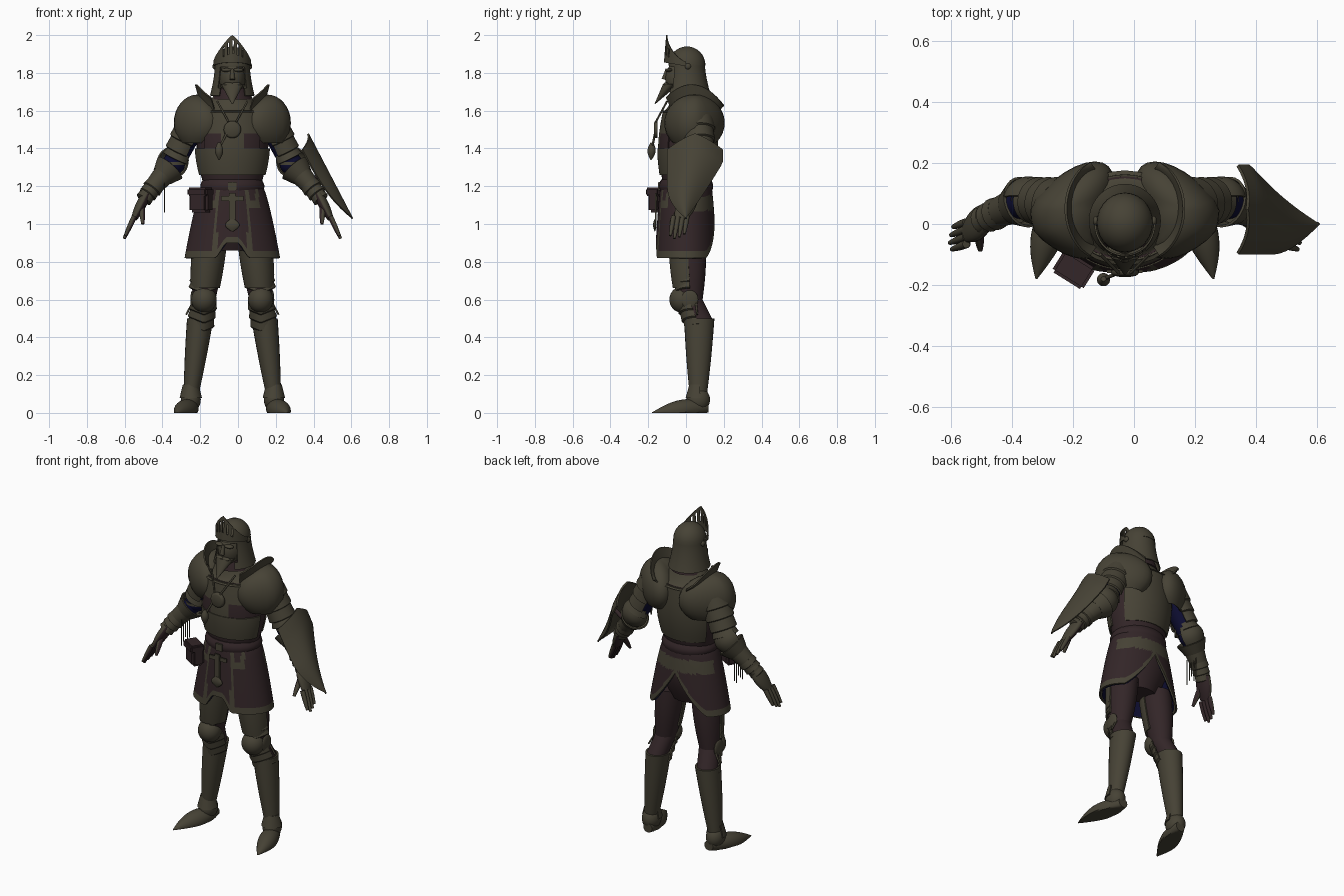
import bpy, bmesh, math
from mathutils import Vector, Matrix

if "Cube" in bpy.data.objects:
    bpy.data.objects.remove(bpy.data.objects["Cube"], do_unlink=True)

AXIS = -0.03  # the body's mid-plane; parts are built around x = 0 and shifted
X, Y, Z = Matrix.Identity(3)
FLAT, UPRIGHT, ROUND = (X, Y), (X, Z), (0, 360)
# Joints of the left side, mirrored for the right
WAIST, CHEST = Vector((0, 0, 1.2)), Vector((0, 0.02, 1.6))
HIP, KNEE = Vector((0.12, 0.01, 0.9)), Vector((0.15, 0.02, 0.6))
SHIN, ANKLE = Vector((0.17, 0.07, 0.5)), Vector((0.22, 0.065, 0.08))
HEEL, TOE = Vector((0.21, 0.12, 0.03)), Vector((0.29, -0.18, 0))
SHOULDER, ELBOW = Vector((0.2, 0.06, 1.55)), Vector((0.31, 0.08, 1.32))
WRIST, KNUCKLES = Vector((0.46, 0.02, 1.15)), Vector((0.52, -0.03, 1.03))

def material(name, *rgb):
    m = bpy.data.materials.new(name)
    m.use_nodes = True
    m.diffuse_color = (*rgb, 1)
    m.node_tree.nodes["Principled BSDF"].inputs["Base Color"].default_value = (*rgb, 1)
    return m

STEEL = material("dull olive steel", 0.062, 0.055, 0.036)
LEATHER = material("dark brown leather", 0.033, 0.019, 0.021)
NAVY = material("navy cloth", 0.004, 0.004, 0.03)

def make(name, bm, mats=STEEL, rule=None, pair=False, thick=0):
    """Finish a mesh; with pair, add its mirror image too."""
    mats = mats if isinstance(mats, tuple) else (mats,)
    bmesh.ops.recalc_face_normals(bm, faces=bm.faces)
    if thick:
        bmesh.ops.solidify(bm, geom=bm.faces[:], thickness=thick)
        bmesh.ops.recalc_face_normals(bm, faces=bm.faces)
    for face in bm.faces:
        face.smooth = True
        if rule:
            face.material_index = int(rule(face.calc_center_median()))
    for side in ("left_", "right_") if pair else ("",):
        if side == "right_":
            for vert in bm.verts:
                vert.co.x = -vert.co.x
            bmesh.ops.reverse_faces(bm, faces=bm.faces)
        mesh = bpy.data.meshes.new(side + name)
        bm.to_mesh(mesh)
        for m in mats:
            mesh.materials.append(m)
        mesh.set_sharp_from_angle(angle=math.radians(40))
        part = bpy.data.objects.new(side + name, mesh)
        part.location.x = AXIS
        bpy.context.collection.objects.link(part)
    bm.free()

def pair(name, bm, mats=STEEL, thick=0):
    make(name, bm, mats, pair=True, thick=thick)

def armour(name, bm):
    pair(name, bm, thick=0.008)

def grid(point, across, down, closed=False, cap=False):
    """A sheet whose points follow a rule of two parameters from 0 to 1."""
    bm = bmesh.new()
    columns = across if closed else across + 1
    rows = [[bm.verts.new(point(i / across, j / down)) for i in range(columns)] for j in range(down + 1)]
    for upper, lower in zip(rows, rows[1:]):
        for i in range(across):
            k = (i + 1) % columns
            bm.faces.new((upper[i], upper[k], lower[k], lower[i]))
    for ring in (rows[0], rows[-1]) if cap else ():
        bm.faces.new(ring)
    return bm

def limb(start, end, r0, r1, bulge=0, depth=1, arc=ROUND, frame=None, power=1,
         span=(0, 1), bands=0, cap=True, steps=12, sides=24):
    """A tapered, swelling or banded tube from start to end; a part arc gives an open plate."""
    start, end = Vector(start), Vector(end)
    along = (end - start).normalized()
    v = (Y - along * along.y).normalized()
    u, v = frame or (along.cross(v), v)

    def point(s, t):
        a = math.radians(arc[0] + (arc[1] - arc[0]) * s)
        t = span[0] + (span[1] - span[0]) * t
        r = r0 + (r1 - r0) * t ** power + bulge * math.sin(math.pi * t) + 0.009 * (t * bands % 1)
        return start.lerp(end, t) + u * r * math.cos(a) + v * r * depth * math.sin(a)

    return grid(point, sides, steps, arc == ROUND, cap and arc == ROUND)

def front(width):
    return -90 - width, -90 + width

def back(width):
    return 90 - width, 90 + width

def ball(centre, *radii):
    bm = bmesh.new()
    bmesh.ops.create_uvsphere(bm, u_segments=28, v_segments=16, radius=1,
                              matrix=Matrix.Translation(centre) @ Matrix.Diagonal((*radii, 1)))
    return bm

def box(centre, *size, turn=0):
    bm = bmesh.new()
    place = Matrix.Translation(centre) @ Matrix.Rotation(math.radians(turn), 4, "Z")
    bmesh.ops.create_cube(bm, size=1, matrix=place @ Matrix.Diagonal((*size, 1)))
    bmesh.ops.bevel(bm, geom=bm.edges[:], offset=min(size) / 5, segments=2, affect="EDGES")
    return bm

def cut(bm, test):
    doomed = [face for face in bm.faces if test(face.calc_center_median())]
    bmesh.ops.delete(bm, geom=doomed, context="FACES")
    return bm

def warp(bm, rule):
    for vert in bm.verts:
        vert.co = rule(*vert.co)
    return bm

# Head, beard and open-faced helmet
make("head", ball((0, -0.02, 1.77), 0.07, 0.09, 0.1))
make("nose", limb((0, -0.1, 1.82), (0, -0.115, 1.765), 0.008, 0.014))
pair("brow", ball((0.03, -0.09, 1.815), 0.03, 0.02, 0.01))
pair("moustache", ball((0.02, -0.105, 1.74), 0.027, 0.014, 0.01))
make("beard", limb((0, -0.08, 1.74), (0, -0.165, 1.635), 0.06, 0.003, depth=0.7, frame=FLAT))
make("helmet_dome", cut(ball((0, 0.005, 1.84), 0.092, 0.098, 0.1), lambda c: c.z < 1.84), thick=0.006)
skull = limb((0, 0.005, 1.845), (0, 0.01, 1.68), 0.092, 0.118, depth=1.03, frame=FLAT, power=1.6, cap=False, sides=40)
make("helmet_sides", cut(skull, lambda c: c.z < 1.83 and c.y < 0 and abs(c.x) < 0.07), thick=0.006)

def visor_point(s, t):
    a = math.pi * (s - 0.5)
    peak = math.cos(a) ** 2 * (1 - abs(math.sin(a * 2)) / 4)
    height = 1.835 + 0.02 * math.cos(a) + t * (0.025 + 0.12 * peak)
    return 0.1 * math.sin(a), -0.105 * math.cos(a) - 0.012 * peak * (1 - t), height

visor = grid(visor_point, 36, 6)
slots = [f for k, f in enumerate(visor.faces) if k // 36 in (2, 3, 4) and abs(k % 36 - 18) < 8 and k % 3 == 0]
bmesh.ops.delete(visor, geom=slots, context="FACES")
make("raised_visor", visor, thick=0.006)
pair("visor_pivot", ball((0.095, 0.01, 1.835), 0.01, 0.016, 0.016))

# Torso: leather with steel plates over it, bare below the armpits
def torso(grow, arc=ROUND, span=(0, 1)):
    return limb(WAIST, CHEST, 0.15 + grow, 0.17 + grow, 0.03, 0.8, arc, FLAT, span=span, sides=32)

make("leather_jerkin", torso(0), LEATHER)
make("breastplate", torso(0.007, front(48), (0.4, 1)), (STEEL, LEATHER),
     lambda c: 1.38 < c.z < 1.49 and abs(c.x) > 0.065, thick=0.008)
make("plackart", torso(0.012, front(80), (0.15, 0.5)), thick=0.008)
make("backplate", torso(0.007, back(62), (0.15, 1)), thick=0.008)
make("gorget", limb(CHEST - Z * 0.01, (0, 0.01, 1.7), 0.19, 0.09, depth=0.82, frame=FLAT, power=0.5))
make("leather_collar", limb((0, 0.01, 1.66), (0, 0.01, 1.72), 0.105, 0.085, frame=FLAT), LEATHER)
make("waist_belt", limb(WAIST - Z * 0.03, WAIST + Z * 0.035, 0.16, 0.155, 0.012, 0.85, frame=FLAT), LEATHER)
make("belt_buckle", box((0, -0.142, 1.2), 0.045, 0.012, 0.045))
make("pendant", limb((0, -0.15, 1.5), (0, -0.17, 1.5), 0.046, 0.035, frame=UPRIGHT, power=4))
pair("pendant_chain", limb((0.08, -0.1, 1.65), (0.02, -0.16, 1.54), 0.005, 0.005))
make("tassel_cord", limb((-0.02, -0.16, 1.5), (-0.07, -0.18, 1.4), 0.006, 0.006))
make("tassel", limb((-0.07, -0.18, 1.43), (-0.07, -0.185, 1.34), 0.008, 0.003, 0.016))

# Trousers and lined skirt of panels, open at the back
make("trouser_seat", limb(WAIST, (0, 0.01, 0.86), 0.15, 0.1, 0.05, 0.8, frame=FLAT), LEATHER)

def hem(turn):
    notch = 0.08 * (1 - min(1, max(0, turn - 9) / 11))
    return 0.82 + notch + 0.24 * max(0, (turn - 130) / 50) ** 1.3

def skirt_point(s, t):
    turn = s * 360 - 180
    a, drop = math.radians(turn), (1.2 - hem(abs(turn))) * t
    flare = (drop / 0.38) ** 0.75
    return (0.16 + 0.093 * flare) * math.sin(a), -(0.135 + 0.03 * flare) * math.cos(a), 1.2 - drop

def is_cloth(c):
    turn = math.degrees(abs(math.atan2(c.x * 2, -c.y * 3)))
    edging = c.z < hem(turn) + 0.03 or 20 < turn < 25
    tassets = turn > 105 and 1.07 < c.z < 1.15
    straps = c.z > 1.09 and 38 < turn < 46 or 25 < turn < 46 and 1.08 < c.z < 1.12
    return not (edging or tassets or straps)

make("skirt", grid(skirt_point, 96, 20), (STEEL, LEATHER), is_cloth, thick=0.01)
make("skirt_lining", warp(grid(skirt_point, 48, 8), lambda x, y, z: (x * 0.92, y * 0.92, z)), NAVY)
make("front_tab", box((0, -0.16, 1.08), 0.036, 0.01, 0.17))
make("tab_crossbar", box((0, -0.155, 1.135), 0.12, 0.01, 0.025))
make("tab_ornament", limb((0, -0.165, 1.025), (0, -0.165, 0.96), 0.012, 0.003, 0.03, 0.25, frame=FLAT))

# Belt pouch
make("pouch", box((-0.165, -0.145, 1.125), 0.115, 0.075, 0.13, turn=-32), LEATHER)
make("pouch_flap", box((-0.168, -0.15, 1.17), 0.12, 0.085, 0.045, turn=-32), LEATHER)

# Legs: trousers with plate on the front, greaves and pointed shoes
pair("thigh", limb(HIP, KNEE, 0.085, 0.06, 0.006, 1.13, frame=FLAT), LEATHER)
pair("knee_hollow", limb(KNEE, SHIN, 0.06, 0.06, depth=1.13, frame=FLAT), LEATHER)
armour("thigh_plate", limb(HIP, KNEE, 0.092, 0.07, 0.005, 1.13, front(90), FLAT, span=(0, 0.8)))

def lames(start, end, radius):
    bands = limb(start, end, radius, radius, arc=front(90), frame=FLAT, bands=3, steps=24)
    return warp(bands, lambda x, y, z: (x, y, z + abs(x - KNEE.x) * 0.4))

armour("upper_knee_lames", lames(HIP.lerp(KNEE, 0.55), KNEE + Z * 0.03, 0.074))
armour("lower_knee_lames", lames(KNEE - Z * 0.04, SHIN - Z * 0.07, 0.066))
pair("knee_cop", ball(KNEE - Y * 0.04, 0.067, 0.068, 0.07))
pair("knee_wing", ball(KNEE + X * 0.06, 0.012, 0.045, 0.05))
pair("knee_strap", limb(KNEE + X * 0.05 + Y * 0.03, (0.245, 0.06, 0.52), 0.006, 0.005))
pair("greave", limb(SHIN, ANKLE, 0.07, 0.038, 0.003, 1.15, frame=FLAT))
pair("ankle", ball(ANKLE - Z * 0.01, 0.053, 0.062, 0.065))
armour("ankle_band", limb(ANKLE + Z * 0.07, ANKLE, 0.042, 0.059, depth=1.13, arc=front(100), frame=FLAT))
shoe = limb(HEEL, TOE, 0.03, 0.003, 0.04, 0.95, frame=UPRIGHT, steps=20)
pair("pointed_shoe", warp(shoe, lambda x, y, z: (x, y, max(0, z))))

# Shoulders: domed plate swept to front and back, with a standing collar
dome = cut(ball((0.185, 0.045, 1.535), 0.125, 0.16, 0.15), lambda c: c.x < 0.09 or c.z < 1.42
           or c.x < 0.14 and c.z < 1.5 and abs(c.y - 0.045) < 0.1)
armour("shoulder_plate", warp(dome, lambda x, y, z: (x - 0.6 * max(0, y - 0.06, -0.03 - y), y, z)))
guard = limb((0.045, 0.05, 1.59), (0.055, 0.05, 1.74), 0.105, 0.135, depth=1.25, arc=(-65, 65), frame=FLAT)
armour("shoulder_guard", warp(guard, lambda x, y, z: (x, y, z - (z - 1.59) * ((y - 0.03) / 0.2) ** 2)))

# Arms: navy sleeves, bare inside the upper arm and between the elbow cuffs
pair("upper_sleeve", limb(SHOULDER, ELBOW, 0.072, 0.056), NAVY)
pair("elbow_sleeve", ball(ELBOW, 0.06, 0.06, 0.06), NAVY)
pair("fore_sleeve", limb(ELBOW, WRIST, 0.055, 0.03), NAVY)
armour("upper_arm_lames", limb(SHOULDER, ELBOW, 0.086, 0.066, arc=(-125, 125), bands=4, span=(0, 0.75), steps=36))
armour("upper_elbow_cuff", limb(SHOULDER, ELBOW, 0, 0.088, arc=(-150, 150), span=(0.72, 0.88)))
armour("lower_elbow_cuff", limb(ELBOW.lerp(WRIST, 0.14), ELBOW.lerp(WRIST, 0.4), 0.086, 0.06, cap=False))
armour("elbow_cop", limb(SHOULDER.lerp(ELBOW, 0.75), ELBOW.lerp(WRIST, 0.25), 0.066, 0.066, 0.02, arc=back(75)))
pair("elbow_strap", limb(ELBOW + Z * 0.007, ELBOW - Z * 0.007, 0.063, 0.063))
pair("vambrace", limb(ELBOW, WRIST, 0.068, 0.04, span=(0.28, 1)))
pair("gauntlet_cuff", limb(ELBOW.lerp(WRIST, 0.65), WRIST.lerp(KNUCKLES, 0.2), 0.05, 0.036, bands=3, steps=24))

# Gauntlets with leather on the inner side
def glove(name, *shape):
    pair(name, limb(*shape))
    pair(name + "_leather", warp(limb(*shape, arc=(100, 260)), lambda x, y, z: (x - 0.002, y, z)), LEATHER)

glove("hand", WRIST, KNUCKLES, 0.024, 0.016, 0.006, 2)
for i, finger in enumerate(("index", "middle", "ring", "little")):
    root = KNUCKLES + Y * (0.024 * i - 0.036) + Z * 0.01
    reach = 1 - abs(i - 1.2) / 8
    glove(finger + "_finger", root, root + (X * 0.055 - Y * 0.02 - Z * 0.12) * reach, 0.013, 0.007, 0.002)
glove("thumb", (0.48, -0.02, 1.1), (0.475, -0.085, 1), 0.015, 0.007, 0.003)
for i in range(5):
    top = Vector((-0.36, 0.02 * i, 1.22))
    make(f"fringe_{i + 1}", limb(top, top - Z * (0.16 - 0.02 * (i % 3)), 0.003, 0.003, sides=6))

# Kite shield on the left forearm
def shield_point(s, t):
    s = 2 * s - 1
    fore = -0.1 * (1 - max(0, 2 * t - 1) ** 2)
    aft = 0.195 * (1 - max(0, (t - 0.18) / 0.82))
    down = t + 0.12 * abs(s) * (1 - t)
    bend = 0.068 * s * s * (1 - t ** 3)
    return 0.405 + 0.235 * down - 0.89 * bend, (fore + aft + s * (aft - fore)) / 2, 1.48 - 0.45 * down - 0.46 * bend

make("shield", grid(shield_point, 16, 18), thick=0.01)
make("shield_grip", limb(ELBOW.lerp(WRIST, 0.6), (0.49, 0.04, 1.28), 0.012, 0.012), LEATHER)
